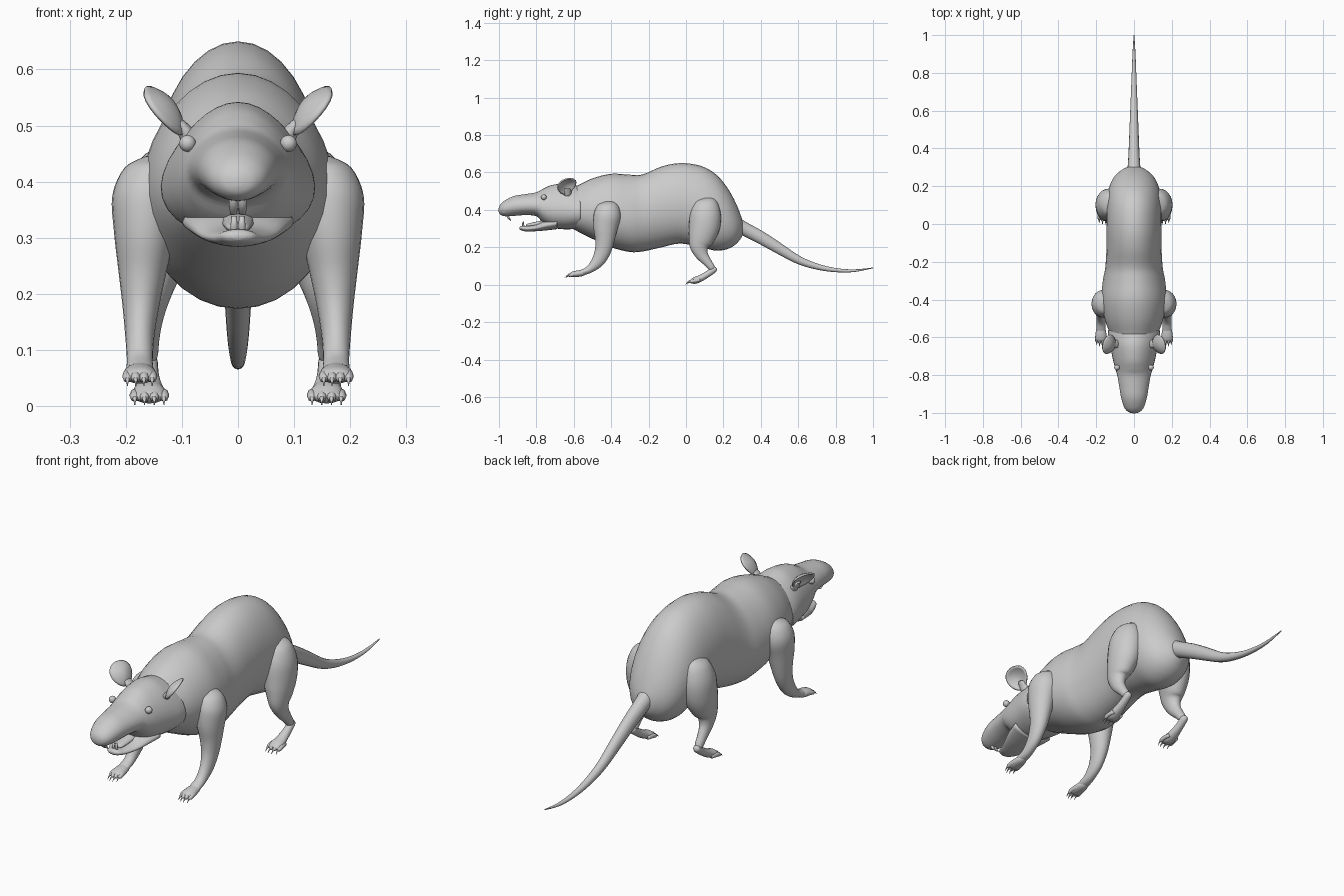
import bpy, bmesh, math
from mathutils import Vector


def spline(rows, n):
    # Catmull-Rom interpolation of rows of numbers
    out = []
    for i in range(len(rows) - 1):
        p = [rows[max(0, min(len(rows) - 1, i + k))] for k in (-1, 0, 1, 2)]
        for s in range(n):
            t = s / n
            out.append([0.5 * (2 * b + (c - a) * t + (2 * a - 5 * b + 4 * c - d) * t * t
                               + (3 * b - a - 3 * c + d) * t ** 3) for a, b, c, d in zip(*p)])
    return out + [list(rows[-1])]


def loft(bm, rows, seg=24, n=4, upright=False, caps=(True, True)):
    # rows: x, y, z, half width, half depth, skew (wider at the bottom)
    pts = spline(rows, n)
    rings = []
    for i, r in enumerate(pts):
        c = Vector(r[:3])
        tan = Vector(pts[min(i + 1, len(pts) - 1)][:3]) - Vector(pts[max(i - 1, 0)][:3])
        tan.x = 0
        up = Vector((0, 0, 1)) if upright else Vector((1, 0, 0)).cross(tan.normalized())
        k = r[5] if len(r) > 5 else 0
        ring = []
        for j in range(seg):
            a = 2 * math.pi * j / seg
            w = math.cos(a) * (1 - k * math.sin(a)) * max(r[3], 0.001)
            ring.append(bm.verts.new(c + Vector((w, 0, 0)) + up * math.sin(a) * max(r[4], 0.001)))
        rings.append(ring)
    for a, b in zip(rings, rings[1:]):
        for j in range(seg):
            bm.faces.new((a[j], a[(j + 1) % seg], b[(j + 1) % seg], b[j]))
    for ring, cap in ((rings[0], caps[0]), (rings[-1], caps[1])):
        if cap:
            bm.faces.new(ring)


def profile(rows):
    # side profile y, top, bottom, half width, skew -> loft rows
    return [(0, y, (t + b) / 2, w, (t - b) / 2, k) for y, t, b, w, k in rows]


def finish(name, bm, mirror=False, thick=0):
    bmesh.ops.recalc_face_normals(bm, faces=bm.faces)
    me = bpy.data.meshes.new(name)
    bm.to_mesh(me)
    bm.free()
    for p in me.polygons:
        p.use_smooth = True
    ob = bpy.data.objects.new(name, me)
    bpy.context.collection.objects.link(ob)
    if thick:
        m = ob.modifiers.new("thickness", 'SOLIDIFY')
        m.thickness = thick
        m.offset = 0
    if mirror:
        ob.modifiers.new("mirror", 'MIRROR')
    return ob


# Body: neck, shoulders, dip behind shoulders, arched rump
bm = bmesh.new()
loft(bm, profile([
    (-.66, .49, .33, .085, .1), (-.58, .53, .285, .125, .15), (-.50, .568, .245, .155, .12),
    (-.40, .593, .20, .172, .1), (-.30, .588, .175, .165, .1), (-.23, .59, .178, .152, .08),
    (-.13, .632, .20, .146, .06), (-.03, .65, .22, .146, .06), (.08, .635, .20, .146, .06),
    (.16, .59, .182, .140, .08), (.22, .52, .19, .122, .1), (.265, .44, .215, .092, .1),
    (.295, .365, .25, .05, 0), (.305, .33, .275, .02, 0)]), seg=32, upright=True)
finish("body", bm)

# Head: snout, brow and flared cheeks, open at the back over the neck
bm = bmesh.new()
loft(bm, profile([
    (-1.0, .408, .392, .008, 0), (-.993, .425, .378, .03, 0), (-.97, .447, .368, .05, 0),
    (-.92, .472, .370, .066, .05), (-.86, .482, .374, .076, .1), (-.80, .492, .368, .086, .15),
    (-.765, .51, .335, .096, .18), (-.72, .53, .308, .107, .2), (-.65, .54, .298, .121, .22),
    (-.60, .532, .30, .130, .25), (-.565, .522, .305, .132, .25)]),
    seg=32, upright=True, caps=(True, False))
finish("head", bm, thick=.004)

# Lower jaw
bm = bmesh.new()
loft(bm, profile([
    (-.89, .308, .297, .012, 0), (-.88, .315, .29, .03, 0), (-.85, .315, .284, .045, 0),
    (-.80, .322, .286, .066, 0), (-.75, .345, .29, .085, 0), (-.69, .36, .297, .10, 0)]), upright=True)
finish("lower_jaw", bm)

# Tongue
bm = bmesh.new()
loft(bm, profile([(-.855, .322, .312, .01, 0), (-.84, .328, .31, .022, 0), (-.74, .35, .31, .032, 0)]),
     seg=12, upright=True)
finish("tongue", bm)

# Incisors
bm = bmesh.new()
loft(bm, [(.008, -.955, .385, .008, .008), (.008, -.95, .36, .008, .006), (.008, -.935, .342, .006, .002)], seg=8)
loft(bm, [(.007, -.865, .305, .007, .006), (.007, -.872, .325, .006, .005), (.007, -.868, .338, .005, .002)], seg=8)
finish("incisors", bm, mirror=True)

# Eyes
bm = bmesh.new()
bmesh.ops.create_uvsphere(bm, u_segments=16, v_segments=10, radius=.015)
bmesh.ops.translate(bm, verts=bm.verts, vec=(.090, -.76, .468))
finish("eyes", bm, mirror=True)

# Ears: cupped oval discs on short stalks
bm = bmesh.new()
c, L, W = Vector((.126, -.64, .530)), Vector((.032, .008, .042)), Vector((.014, -.048, -.006))
N = L.cross(W).normalized()
mid = bm.verts.new(c - N * .012)
prev = None
for r in (.3, .6, .85, 1):
    ring = []
    for j in range(20):
        a = 2 * math.pi * j / 20
        wide = 1 + .2 * math.cos(a)
        ring.append(bm.verts.new(c + L * r * math.cos(a) + W * r * wide * math.sin(a) + N * (.02 * r * r - .012)))
    for j in range(20):
        k = (j + 1) % 20
        bm.faces.new((mid, ring[j], ring[k]) if prev is None else (prev[j], ring[j], ring[k], prev[k]))
    prev = ring
finish("ears", bm, mirror=True, thick=.007)
bm = bmesh.new()
loft(bm, [(.085, -.635, .475, .018, .02), (.098, -.635, .498, .014, .022), (.112, -.635, .515, .008, .014)], seg=12)
finish("ear_stalks", bm, mirror=True)


def toes(bm, x, y, z, spread, reach):
    # four toes with claws, fanned over the front of a paw
    for i in range(4):
        u = (i - 1.5) / 1.5
        tx, ty = x + u * spread, y + abs(u) * .012
        loft(bm, [(tx - u * .004, ty + .03, z + .012, .008, .009), (tx, ty, z + .010, .009, .010),
                  (tx, ty - reach * .8, z + .004, .008, .008), (tx, ty - reach, z, .003, .003)], seg=8, n=3)
        loft(bm, [(tx, ty - reach * .7, z + .006, .005, .005), (tx, ty - reach - .008, z, .003, .003),
                  (tx, ty - reach - .016, z - .009, .0, .0)], seg=6, n=2)


# Front legs
bm = bmesh.new()
loft(bm, [(.140, -.415, .445, .025, .025), (.150, -.415, .425, .052, .055), (.162, -.42, .375, .062, .072),
          (.166, -.43, .31, .055, .066), (.170, -.434, .24, .043, .052), (.173, -.445, .18, .033, .043),
          (.175, -.472, .125, .026, .034), (.175, -.515, .083, .023, .021), (.175, -.555, .066, .024, .015),
          (.175, -.575, .062, .02, .012)])
loft(bm, [(.175, -.535, .066, .014, .010), (.175, -.555, .062, .024, .016), (.175, -.585, .058, .029, .017),
          (.175, -.61, .054, .028, .014), (.175, -.622, .050, .02, .006)], seg=16)
toes(bm, .175, -.612, .045, .022, .024)
finish("front_legs", bm, mirror=True)

# Hind legs: thigh and shin
bm = bmesh.new()
loft(bm, [(.115, .11, .465, .02, .03), (.125, .11, .44, .05, .06), (.132, .105, .38, .068, .082),
          (.138, .098, .31, .066, .083), (.146, .082, .25, .053, .070), (.153, .072, .205, .038, .052),
          (.158, .085, .16, .026, .034), (.160, .115, .12, .020, .023), (.160, .138, .09, .017, .018),
          (.160, .145, .078, .010, .010)])
# Hind feet
loft(bm, [(.160, .162, .09, .006, .006), (.160, .152, .083, .016, .016), (.160, .115, .056, .019, .017),
          (.159, .075, .033, .025, .018), (.158, .045, .022, .030, .018), (.158, .022, .016, .024, .008)], seg=16)
toes(bm, .158, .034, .011, .026, .024)
finish("hind_legs", bm, mirror=True)

# Tail
bm = bmesh.new()
loft(bm, [(0, .25, .33, .045, .045), (0, .30, .305, .034, .037), (0, .40, .252, .028, .034),
          (0, .50, .192, .024, .029), (0, .60, .133, .020, .022), (0, .70, .097, .016, .016),
          (0, .80, .078, .012, .011), (0, .90, .075, .008, .007), (0, 1.0, .09, .002, .002)], seg=16)
finish("tail", bm)
